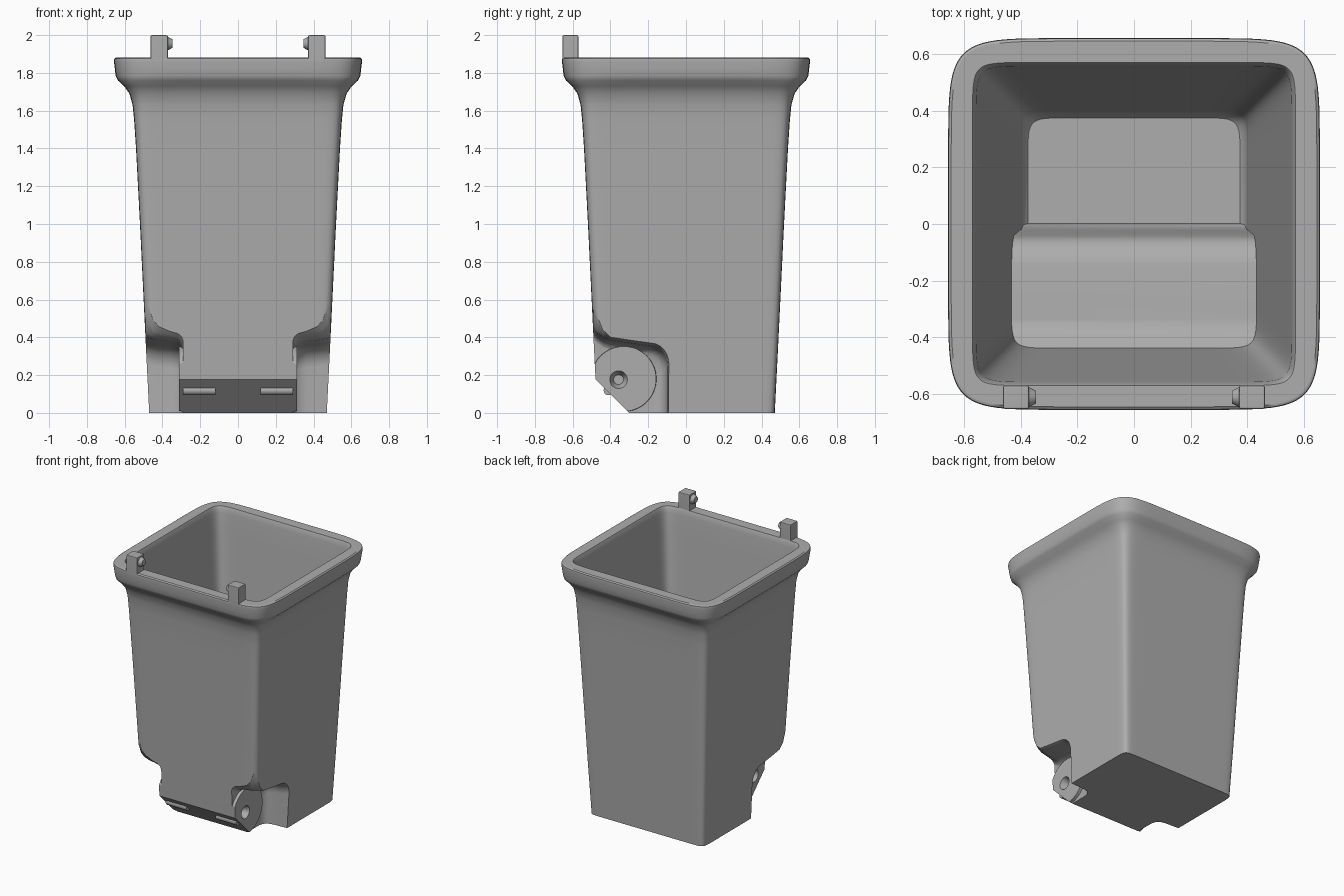
import bpy, bmesh, math
from mathutils import Matrix

cube = bpy.data.objects.get("Cube")
if cube:
    bpy.data.objects.remove(cube, do_unlink=True)

grey = bpy.data.materials.new("grey_plastic")
grey.use_nodes = True
colour = (0.42, 0.42, 0.42, 1)
grey.diffuse_color = colour
grey.node_tree.nodes["Principled BSDF"].inputs["Base Color"].default_value = colour


def finish(name, bm):
    bmesh.ops.recalc_face_normals(bm, faces=bm.faces)
    mesh = bpy.data.meshes.new(name)
    bm.to_mesh(mesh)
    bm.free()
    mesh.materials.append(grey)
    ob = bpy.data.objects.new(name, mesh)
    bpy.context.collection.objects.link(ob)
    return ob


def loft(name, rings):
    """Skin a list of equal-length closed rings and cap both ends."""
    bm = bmesh.new()
    rows = [[bm.verts.new(p) for p in ring] for ring in rings]
    n = len(rows[0])
    for a, b in zip(rows, rows[1:]):
        for i in range(n):
            j = (i + 1) % n
            bm.faces.new((a[i], a[j], b[j], b[i]))
    bm.faces.new(rows[0])
    bm.faces.new(rows[-1])
    return finish(name, bm)


def squircle(z, half, power, count=96):
    ring = []
    for i in range(count):
        t = 2 * math.pi * (i + 0.5) / count
        c, s = math.cos(t), math.sin(t)
        ring.append((half * math.copysign(abs(c) ** (2 / power), c),
                     half * math.copysign(abs(s) ** (2 / power), s), z))
    return ring


def prism(name, profile, x0, x1):
    return loft(name, [[(x, y, z) for y, z in profile] for x in (x0, x1)])


def rod(name, x0, x1, y, z, r0, r1, sides=48):
    bm = bmesh.new()
    bmesh.ops.create_cone(bm, cap_ends=True, segments=sides, radius1=r0, radius2=r1,
                          depth=abs(x1 - x0))
    turn = Matrix.Rotation(math.copysign(math.pi / 2, x1 - x0), 4, 'Y')
    bmesh.ops.transform(bm, verts=bm.verts,
                        matrix=Matrix.Translation(((x0 + x1) / 2, y, z)) @ turn)
    return finish(name, bm)


def combine(target, tool, operation='DIFFERENCE'):
    mod = target.modifiers.new("cut", 'BOOLEAN')
    mod.operation, mod.object, mod.solver = operation, tool, 'EXACT'
    bpy.context.view_layer.objects.active = target
    bpy.ops.object.modifier_apply(modifier=mod.name)
    bpy.data.objects.remove(tool, do_unlink=True)


def smooth(ob, angle=35):
    bpy.ops.object.select_all(action='DESELECT')
    ob.select_set(True)
    bpy.context.view_layer.objects.active = ob
    bpy.ops.object.shade_smooth_by_angle(angle=math.radians(angle))
    ob.modifiers.new("even_shading", 'WEIGHTED_NORMAL').keep_sharp = True


# Tapered shell with a flared, rounder rim: height, half width, squareness
shell = [(0, .47, 24), (.4, .49, 24), (1, .519, 22), (1.4, .54, 20), (1.55, .55, 18),
         (1.63, .558, 16), (1.69, .575, 13), (1.73, .603, 11), (1.76, .636, 9),
         (1.785, .648, 8), (1.82, .652, 8), (1.86, .657, 8), (1.875, .655, 8), (1.882, .646, 8)]
body = loft("bin_body", [squircle(*s) for s in shell])

# Hollow inside, with a raised floor over the wheel wells
hollow = [(.05, .375, 14), (.07, .392, 14), (.12, .403, 14), (1.7, .545, 16),
          (1.84, .558, 16), (1.872, .566, 16), (1.9, .58, 16)]
cavity = loft("cavity", [squircle(*s) for s in hollow])
hump = [(-.7, 0), (.01, 0), (.0, .06), (-.02, .1), (-.04, .36), (-.06, .4), (-.09, .43),
        (-.14, .45), (-.34, .46), (-.39, .475), (-.44, .52), (-.7, .8)]
combine(cavity, prism("hump", hump, -.7, .7))
combine(body, cavity)


# Wheel wells, opening out and sweeping upward towards the corner
def well_ring(x, back, top, sweep):
    ring = [(-.75, -.1), (back, -.1), (back, top - .13)]
    for i in range(1, 7):
        a = i * math.pi / 12
        ring.append((back - .1 * (1 - math.cos(a)), top - .13 + .11 * math.sin(a)))
    ring += [(-.3, top - .005), (-.4, top + .01), (-.44, top + .02 + sweep * .15),
             (-.47, top + .04 + sweep * .45), (-.49, top + .06 + sweep),
             (-.75, top + .3 + sweep)]
    return [(x, y, z) for y, z in ring]


for side in (-1, 1):
    stations = [(.29, -.16, .325, 0), (.3, -.13, .345, 0), (.32, -.11, .36, 0),
                (.36, -.1, .37, 0), (.42, -.097, .375, .02), (.45, -.095, .38, .05),
                (.475, -.093, .385, .12), (.5, -.085, .395, .2), (.7, -.05, .42, .3)]
    combine(body, loft("well", [well_ring(side * s[0], *s[1:]) for s in stations]))
    combine(body, rod("axle_boss", side * .27, side * .312, -.33, .18, .175, .172, 64), 'UNION')

# Sloping lower front edge and axle holes
combine(body, prism("front_slope", [(-.7, .36), (-.489, .36), (-.4785, .178), (-.295, -.005),
                                    (-.295, -.1), (-.7, -.1)], -.6, .6))
for side in (-1, 1):
    combine(body, rod("axle_hole", side * .33, side * .26, -.357, .176, .054, .026))
smooth(body)

for side, label in ((-1, "right"), (1, "left")):
    # Small pin lying in the sloping front edge
    smooth(rod(label + "_front_pin", side * .12, side * .29, -.411, .119, .025, .025, 24))

    # Lid hinge lug with an inward pip
    bm = bmesh.new()
    bmesh.ops.create_cube(bm, size=1, matrix=Matrix.Translation((side * .417, -.612, 1.925))
                          @ Matrix.Diagonal((.092, .084, .15, 1)))
    bmesh.ops.bevel(bm, geom=bm.edges[:], offset=.008, segments=2, affect='EDGES', profile=.5)
    smooth(finish(label + "_hinge_lug", bm))
    smooth(rod(label + "_hinge_pip", side * .38, side * .346, -.612, 1.955, .04, .022, 24))
